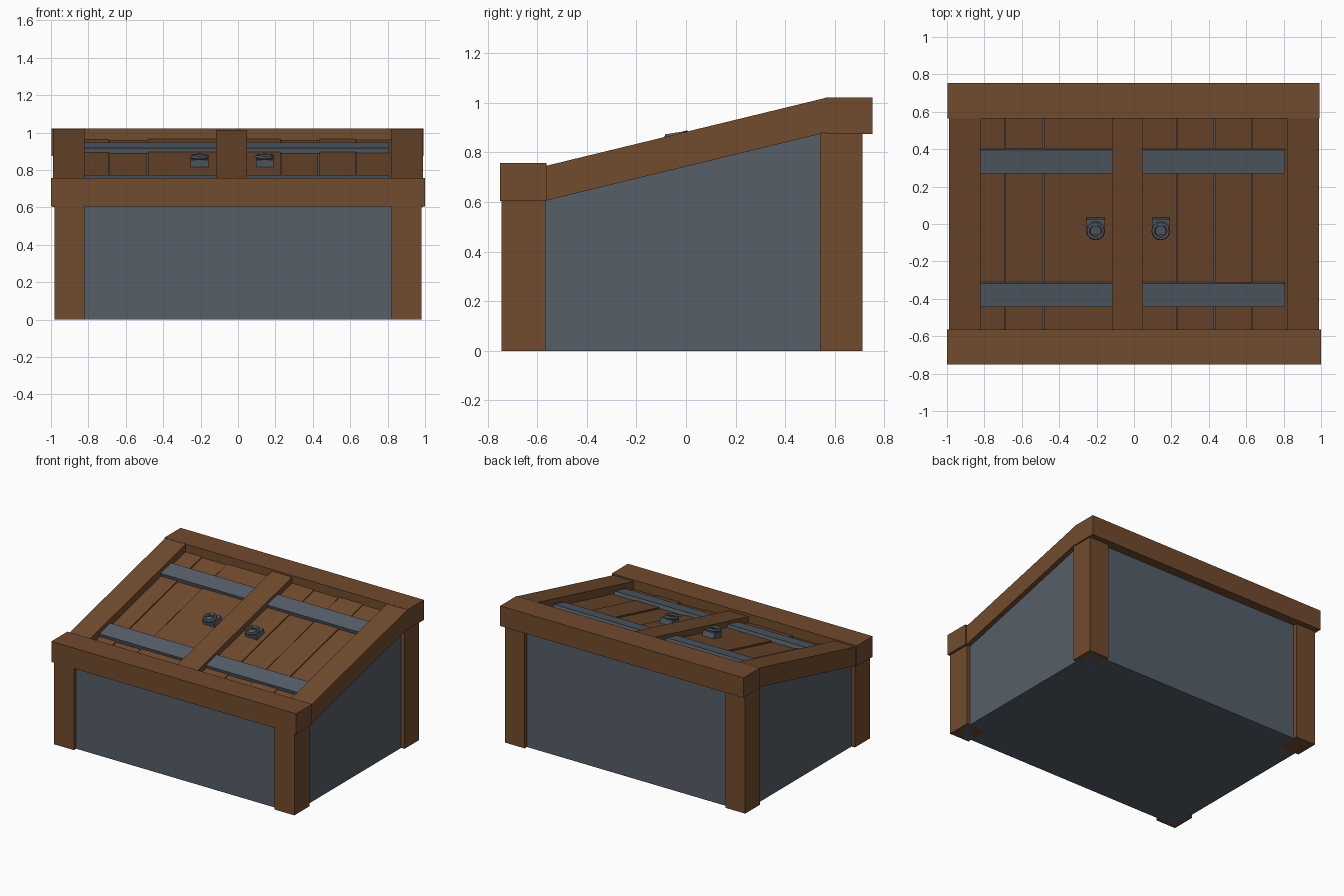
import bpy, bmesh, math

if "Cube" in bpy.data.objects:
    bpy.data.objects.remove(bpy.data.objects["Cube"])

SLOPE = 0.243
Y_FRONT, Z_FRONT = -0.565, 0.746


def material(name, color):
    m = bpy.data.materials.new(name)
    m.diffuse_color = (*color, 1)
    m.use_nodes = True
    m.node_tree.nodes["Principled BSDF"].inputs["Base Color"].default_value = m.diffuse_color
    return m


WOOD = material("brown wood", (0.165, 0.070, 0.027))
METAL = material("blue grey metal", (0.092, 0.112, 0.140))


def plane_z(y):
    """Height of the sloping lid frame at depth y."""
    return Z_FRONT + SLOPE * (y - Y_FRONT)


def prism(name, x0, x1, profile, mat):
    """Extrude a (y, z) profile from x0 to x1."""
    bm = bmesh.new()
    face = bm.faces.new([bm.verts.new((x0, y, z)) for y, z in profile])
    ext = bmesh.ops.extrude_face_region(bm, geom=[face])
    moved = [v for v in ext["geom"] if isinstance(v, bmesh.types.BMVert)]
    bmesh.ops.translate(bm, verts=moved, vec=(x1 - x0, 0, 0))
    bmesh.ops.recalc_face_normals(bm, faces=bm.faces)
    me = bpy.data.meshes.new(name)
    bm.to_mesh(me)
    bm.free()
    me.materials.append(mat)
    ob = bpy.data.objects.new(name, me)
    bpy.context.collection.objects.link(ob)
    return ob


def box(name, x0, x1, y0, y1, z0, z1, mat):
    return prism(name, x0, x1, [(y0, z0), (y1, z0), (y1, z1), (y0, z1)], mat)


def sloped(name, x0, x1, y0, y1, lo, hi, mat, square=False):
    """Bar following the lid slope; square ends lean with the slope."""
    s = SLOPE if square else 0
    pts = []
    for y, h in ((y0, lo), (y1, lo), (y1, hi), (y0, hi)):
        pts.append((y - s * (h - lo), plane_z(y) + h - s * SLOPE * (h - lo)))
    return prism(name, x0, x1, pts, mat)


# Body with a sloping top hidden under the planks
prism("body", -0.955, 0.955,
      [(-0.718, 0), (0.685, 0), (0.685, 0.9), (0.565, 0.9),
       (-0.565, 0.63), (-0.718, 0.63)], METAL)

# Corner posts
for side, sx in (("left", -1), ("right", 1)):
    a, b = sorted((sx * 0.82, sx * 0.982))
    box(f"front_post_{side}", a, b, -0.745, -0.567, 0, 0.62, WOOD)
    box(f"back_post_{side}", a, b, 0.54, 0.712, 0, 0.89, WOOD)
    # Sloping side rails
    a, b = sorted((sx * 0.822, sx * 0.99))
    sloped(f"side_rail_{side}", a, b, -0.575, 0.565, -0.14, 0, WOOD)

# Front and back beams, centre rail
box("front_beam", -1, 1, -0.75, -0.563, 0.605, 0.757, WOOD)
box("back_beam", -0.996, 0.992, 0.563, 0.753, 0.874, 1.022, WOOD)
sloped("centre_rail", -0.117, 0.048, -0.575, 0.57, -0.13, -0.01, WOOD)

# Lid planks (x start, x end, top offset)
planks = [(-0.83, -0.689, -0.056), (-0.687, -0.49, -0.063), (-0.482, -0.11, -0.055),
          (0.04, 0.228, -0.055), (0.230, 0.427, -0.061), (0.435, 0.629, -0.054),
          (0.631, 0.83, -0.060)]
for i, (a, b, top) in enumerate(planks):
    sloped(f"lid_plank_{i + 1}", a, b, -0.575, 0.575, -0.11, top, WOOD)

# Metal straps
for side, a, b in (("left", -0.825, -0.11), ("right", 0.04, 0.807)):
    for place, y0, y1 in (("lower", -0.436, -0.309), ("upper", 0.278, 0.403)):
        sloped(f"{place}_strap_{side}", a, b, y0, y1, -0.065, -0.032, METAL, True)

# Handles: block, staple and ring
for side, x in (("left", -0.205), ("right", 0.143)):
    sloped(f"handle_block_{side}", x - 0.048, x + 0.048, -0.045, 0.038,
           -0.065, -0.015, METAL, True)
    sloped(f"handle_staple_{side}", x - 0.016, x + 0.016, -0.01, 0.012,
           -0.02, 0.005, METAL, True)
    bpy.ops.mesh.primitive_torus_add(
        major_segments=12, minor_segments=6, major_radius=0.04, minor_radius=0.011,
        location=(x, -0.037, 0.871), rotation=(math.radians(9), 0, 0))
    ring = bpy.context.object
    ring.name = f"handle_ring_{side}"
    ring.data.materials.append(METAL)
